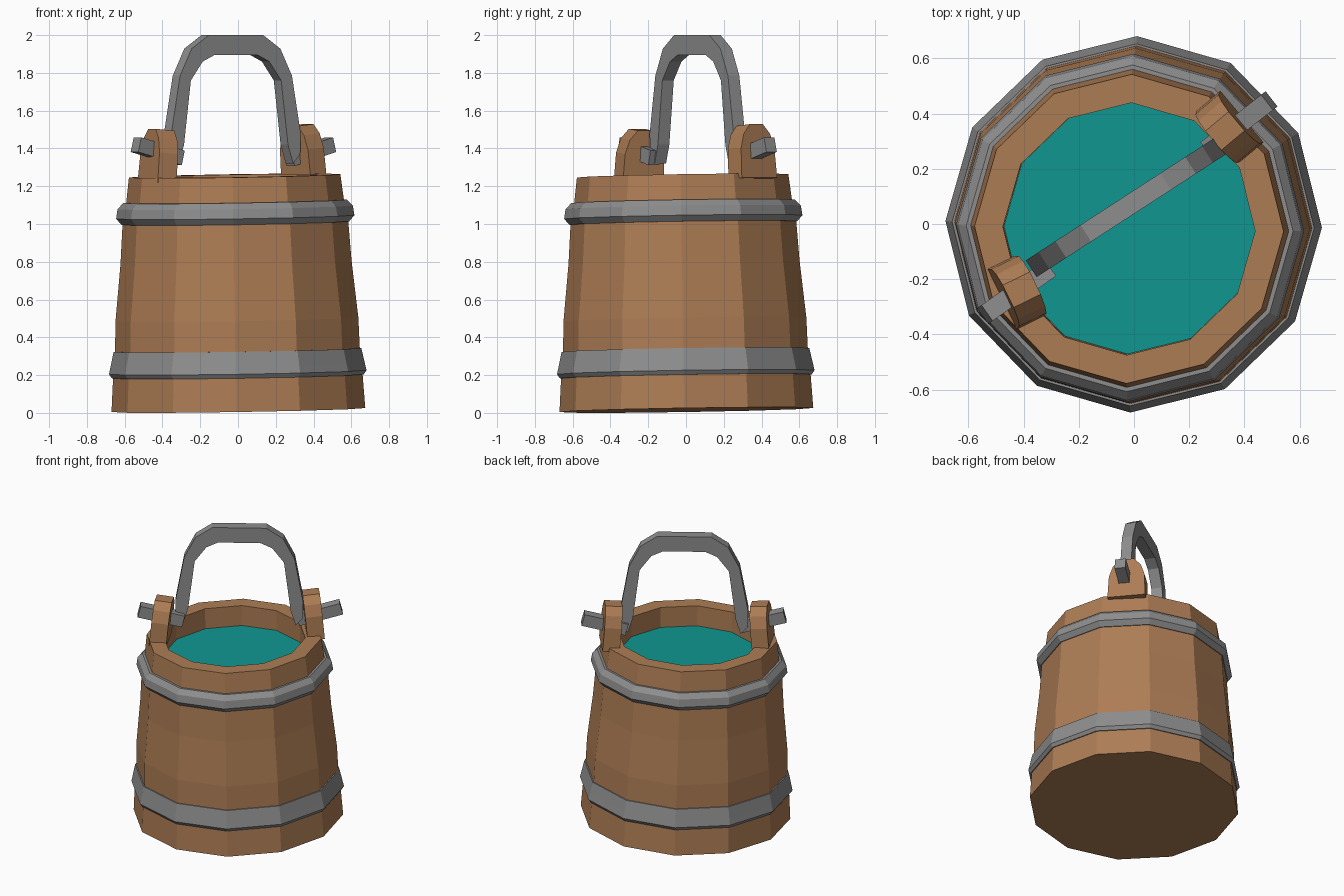
import bpy, bmesh, math
from mathutils import Matrix, Vector

if "Cube" in bpy.data.objects:
    bpy.data.objects.remove(bpy.data.objects["Cube"])


def material(name, rgb):
    m = bpy.data.materials.new(name)
    m.diffuse_color = (*rgb, 1)
    m.use_nodes = True
    m.node_tree.nodes["Principled BSDF"].inputs["Base Color"].default_value = m.diffuse_color
    return m


WOOD = material("brown wood", (0.42, 0.205, 0.09))
METAL = material("grey iron", (0.27, 0.27, 0.27))
WATER = material("teal water", (0.005, 0.31, 0.285))

# The whole bucket leans very slightly towards -x and -y
LEAN = (Matrix.Translation((0.002, 0.002, 0.0153))
        @ Matrix.Rotation(0.016, 4, 'X') @ Matrix.Rotation(-0.016, 4, 'Y'))
SIDES = 12


def finish(name, bm, mat, matrix=Matrix()):
    bmesh.ops.recalc_face_normals(bm, faces=bm.faces)
    bm.transform(matrix)
    me = bpy.data.meshes.new(name)
    bm.to_mesh(me)
    bm.free()
    me.materials.append(mat)
    ob = bpy.data.objects.new(name, me)
    bpy.context.collection.objects.link(ob)
    return ob


def lathe(name, profile, mat, ring):
    """Spin (radius, z) points; ring=True closes the section, else the ends are capped."""
    bm = bmesh.new()
    rows = []
    for r, z in profile:
        angles = [math.radians(-1) + math.tau * k / SIDES for k in range(SIDES)]
        rows.append([bm.verts.new((r * math.cos(a), r * math.sin(a), z)) for a in angles])
    pairs = list(zip(rows, rows[1:]))
    if ring:
        pairs.append((rows[-1], rows[0]))
    else:
        bm.faces.new(rows[0])
        bm.faces.new(rows[-1])
    for lo, hi in pairs:
        for k in range(SIDES):
            n = (k + 1) % SIDES
            bm.faces.new((lo[k], lo[n], hi[n], hi[k]))
    return finish(name, bm, mat, LEAN)


def frame(origin, x, y, z):
    m = Matrix((x, y, z)).transposed().to_4x4()
    m.translation = origin
    return m


def extrude_outline(bm, faces2d, half):
    """Thicken flat (u, h) polygons along local y."""
    faces = [bm.faces.new([bm.verts.new((u, -half, h)) for u, h in f]) for f in faces2d]
    bmesh.ops.remove_doubles(bm, verts=bm.verts, dist=1e-5)
    out = bmesh.ops.extrude_face_region(bm, geom=bm.faces[:], use_keep_orig=True)
    verts = [g for g in out["geom"] if isinstance(g, bmesh.types.BMVert)]
    bmesh.ops.translate(bm, verts=verts, vec=(0, 2 * half, 0))


# Staved body, open at the top down to the water
lathe("bucket_body", [(0.672, 0), (0.66, 0.19), (0.648, 0.32), (0.643, 0.48), (0.612, 0.78),
                      (0.597, 1.0), (0.577, 1.10), (0.56, 1.24), (0.457, 1.24), (0.457, 1.08)],
      WOOD, False)

# Water surface, a thin slab filling the inside
lathe("water", [(0.456, 1.092), (0.456, 1.10)], WATER, False)

# Iron hoops
lathe("lower_hoop", [(0.64, 0.178), (0.667, 0.178), (0.682, 0.2), (0.673, 0.24),
                     (0.656, 0.318), (0.63, 0.318)], METAL, True)
lathe("upper_hoop", [(0.57, 0.99), (0.603, 0.99), (0.631, 1.022), (0.623, 1.073),
                     (0.592, 1.105), (0.56, 1.105)], METAL, True)

# Wooden ears with chamfered tops, leaning slightly inward
half = [(0.122, -0.03), (0.115, 0.13), (0.09, 0.205), (0.045, 0.255)]
ear = half + [(-u, h) for u, h in reversed(half)]
for name, pos, ang in (("right_ear", (0.347, 0.352, 1.27), 40),
                       ("left_ear", (-0.427, -0.248, 1.245), 206)):
    a = math.radians(ang)
    out = Vector((math.cos(a), math.sin(a), 0))
    up = (Vector((0, 0, 1)) - 0.09 * out).normalized()
    side = out.cross(up).normalized()
    bm = bmesh.new()
    extrude_outline(bm, [ear], 0.055)
    finish(name, bm, WOOD, frame(pos, side, up.cross(side), up))

# Iron handle: flat arch, mirrored outline thickened
outer = [(0.172, 2.0), (0.28, 1.928), (0.353, 1.785), (0.408, 1.48), (0.405, 1.37)]
inner = [(0.135, 1.895), (0.21, 1.86), (0.285, 1.76), (0.328, 1.42), (0.36, 1.32)]
arch_out = [(-u, h) for u, h in reversed(outer)] + outer
arch_in = [(-u, h) for u, h in reversed(inner)] + inner
quads = [(arch_out[i], arch_out[i + 1], arch_in[i + 1], arch_in[i])
         for i in range(len(arch_out) - 1)]
along = Vector((0.84, 0.545, 0)).normalized()
Z = Vector((0, 0, 1))
bm = bmesh.new()
extrude_outline(bm, quads, 0.036)
finish("handle", bm, METAL, frame((-0.03, 0.06, 0), along, Z.cross(along), Z))

# Handle ends passing out through the ears
for name, start, end in (("left_handle_end", (-0.31, -0.165, 1.35), (-0.54, -0.328, 1.42)),
                         ("right_handle_end", (0.27, 0.275, 1.345), (0.49, 0.447, 1.42))):
    p, q = Vector(start), Vector(end)
    x = (q - p).normalized()
    y = Z.cross(x).normalized()
    bm = bmesh.new()
    bmesh.ops.create_cube(bm, size=1)
    bmesh.ops.scale(bm, verts=bm.verts, vec=((q - p).length, 0.07, 0.08))
    finish(name, bm, METAL, frame((p + q) / 2, x, y, x.cross(y)))
